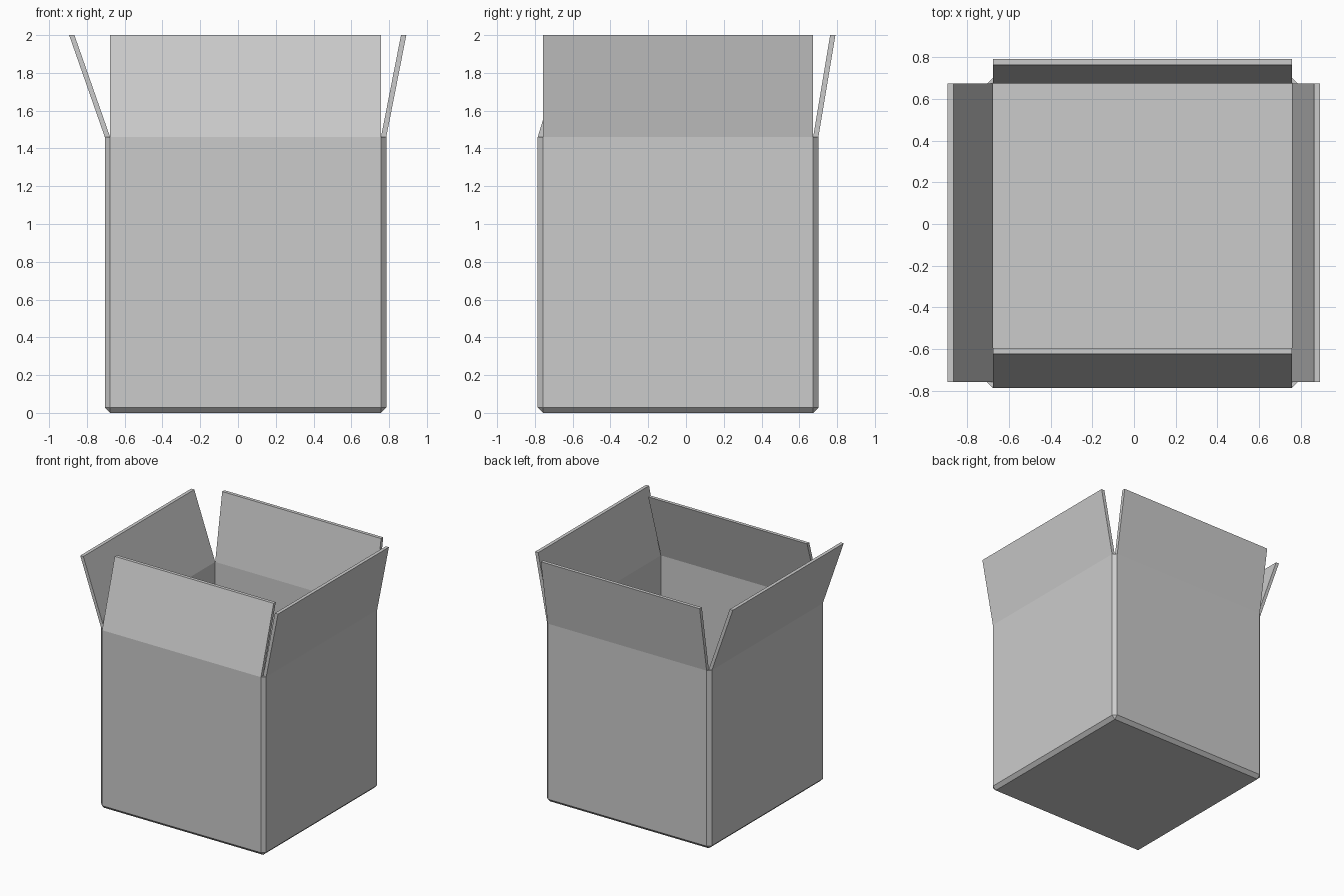
import bpy, bmesh
from mathutils import Vector

if "Cube" in bpy.data.objects:
    bpy.data.objects.remove(bpy.data.objects["Cube"])

T, H, TOP = 0.028, 1.46, 2.0           # card thickness, fold height, flap top
X0, X1, Y0, Y1 = -0.677, 0.757, -0.757, 0.673
corners = [Vector(c) for c in ((X0, Y0), (X1, Y0), (X1, Y1), (X0, Y1))]
# name, outward direction, outward lean of the flap top
sides = [("front", (0, -1), -0.163), ("right", (1, 0), 0.106),
         ("back", (0, 1), 0.09), ("left", (-1, 0), 0.189)]
sides = [(n, Vector(d), lean) for n, d, lean in sides]


def finish(name, bm):
    bmesh.ops.remove_doubles(bm, verts=bm.verts, dist=1e-5)
    bmesh.ops.recalc_face_normals(bm, faces=bm.faces)
    mesh = bpy.data.meshes.new(name)
    bm.to_mesh(mesh)
    bm.free()
    bpy.context.collection.objects.link(bpy.data.objects.new(name, mesh))


def face(bm, *points):
    bm.faces.new([bm.verts.new((p.x, p.y, z)) for p, z in points])


# Box body: floor, double-skinned walls and bevelled corners
body = bmesh.new()
face(body, *[(c, 0) for c in reversed(corners)])
face(body, *[(c, T) for c in corners])
for i, (name, d, lean) in enumerate(sides):
    a, b = corners[i], corners[(i + 1) % 4]
    ao, bo = a + d * T, b + d * T
    nxt = b + sides[(i + 1) % 4][1] * T
    face(body, (a, 0), (b, 0), (bo, T), (ao, T))
    face(body, (ao, T), (bo, T), (bo, H), (ao, H))
    face(body, (b, T), (a, T), (a, H), (b, H))
    face(body, (bo, T), (nxt, T), (nxt, H), (bo, H))
    face(body, (b, 0), (nxt, T), (bo, T))
    face(body, (b, H), (bo, H), (nxt, H))
finish("box_body", body)

# Four tilted lid flaps hinged on the wall rims
for i, (name, d, lean) in enumerate(sides):
    a, b = corners[i], corners[(i + 1) % 4]
    bm = bmesh.new()
    profile = [(0, H), (T, H), (lean + T, TOP), (lean, TOP)]
    left = [(a + d * o, z) for o, z in profile]
    right = [(b + d * o, z) for o, z in profile]
    face(bm, *left)
    face(bm, *right)
    for j in (1, 2, 3):
        k = (j + 1) % 4
        face(bm, left[j], right[j], right[k], left[k])
    finish(name + "_flap", bm)
